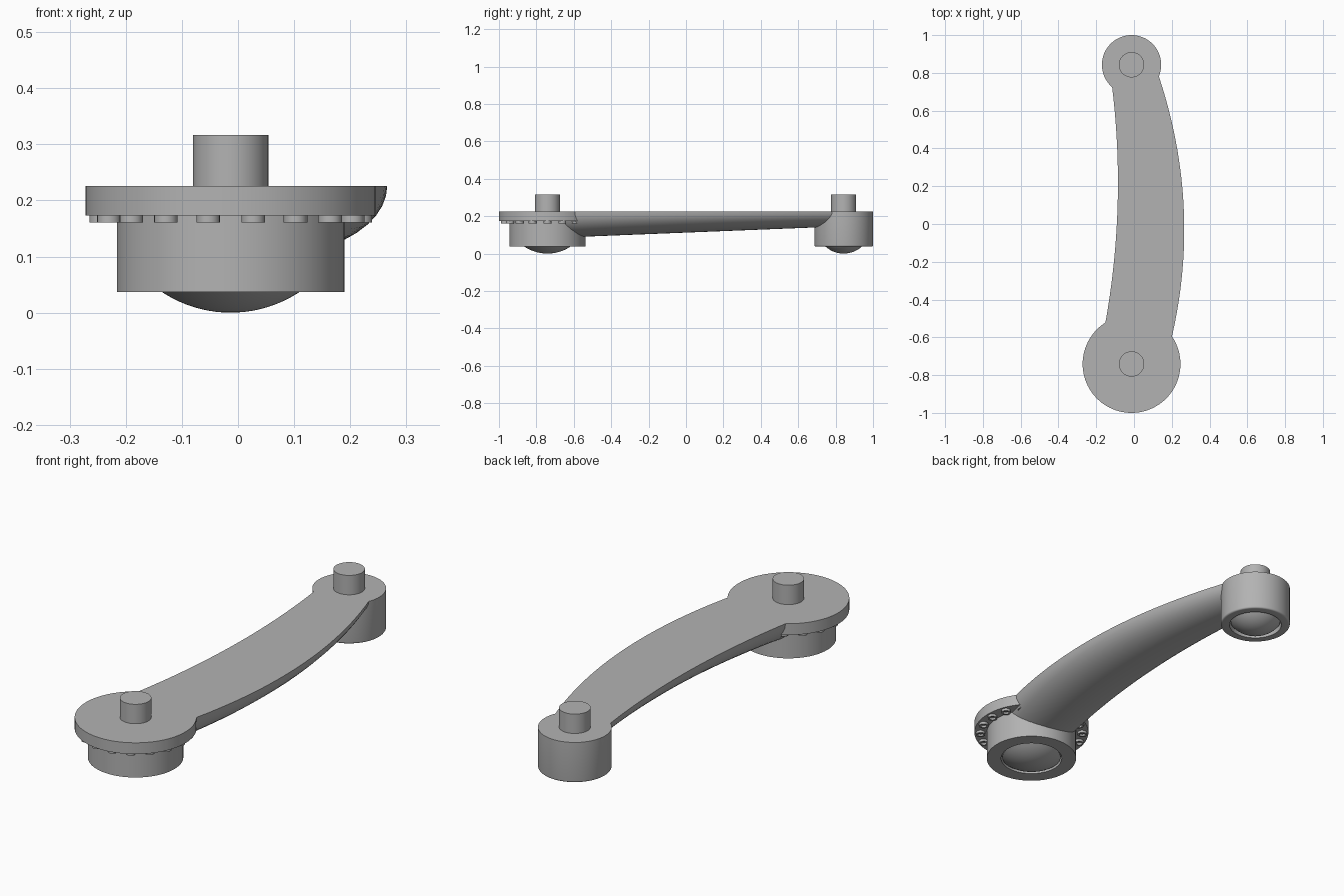
import bpy
import bmesh
from math import cos, sin, pi, sqrt, radians

old = bpy.data.objects.get("Cube")
if old:
    bpy.data.objects.remove(old, do_unlink=True)

grey = bpy.data.materials.new("plain_grey")
grey.use_nodes = True
grey.diffuse_color = (0.45, 0.45, 0.45, 1)
grey.node_tree.nodes["Principled BSDF"].inputs["Base Color"].default_value = grey.diffuse_color

CX = -0.013          # shared x of both pivots
TOP = 0.226          # top surface of arm and hubs
BASE = 0.037         # underside of the hubs


def finish(bm, name, smooth=True):
    bmesh.ops.remove_doubles(bm, verts=bm.verts, dist=1e-5)
    bmesh.ops.recalc_face_normals(bm, faces=bm.faces)
    mesh = bpy.data.meshes.new(name)
    bm.to_mesh(mesh)
    bm.free()
    mesh.materials.append(grey)
    obj = bpy.data.objects.new(name, mesh)
    bpy.context.collection.objects.link(obj)
    bpy.ops.object.select_all(action='DESELECT')
    obj.select_set(True)
    bpy.context.view_layer.objects.active = obj
    bpy.ops.object.shade_smooth_by_angle(angle=radians(30))
    return obj


def lathe(name, profile, x, y, steps=64):
    """Revolve (radius, z) points about a vertical axis."""
    bm = bmesh.new()
    verts = [bm.verts.new((r, 0, z)) for r, z in profile]
    edges = [bm.edges.new(pair) for pair in zip(verts, verts[1:])]
    bmesh.ops.spin(bm, geom=verts + edges, cent=(0, 0, 0), axis=(0, 0, 1),
                   angle=2 * pi, steps=steps)
    obj = finish(bm, name)
    obj.location = (x, y, 0)
    return obj


def pivot(prefix, y, radius, socket, ball_radius, fillet):
    """Hub with a ball seated in its underside and a stud on top."""
    rim = [(radius - fillet * (1 - cos(a)), BASE + fillet * (1 - sin(a)))
           for a in (i * pi / 8 for i in range(5))]
    lathe(prefix + "_hub", [(0, TOP), (radius, TOP)] + rim +
          [(socket, BASE), (socket, 0.065), (0, 0.065)], CX, y)
    edge = socket - 0.006
    cap = [(edge * i / 10, ball_radius - sqrt(ball_radius ** 2 - (edge * i / 10) ** 2))
           for i in range(11)]
    lathe(prefix + "_ball", cap + [(edge, 0.065)], CX, y)
    lathe(prefix + "_stud", [(0, TOP - 0.01), (0.067, TOP - 0.01),
                             (0.067, 0.317), (0, 0.317)], CX, y)


BIG_Y, SMALL_Y = -0.741, 0.843
pivot("large", BIG_Y, 0.203, 0.138, 0.223, 0.0)
pivot("small", SMALL_Y, 0.157, 0.118, 0.146, 0.008)

# Flange around the large hub
lathe("flange", [(0, TOP), (0.259, TOP), (0.259, 0.173), (0.19, 0.173)], CX, BIG_Y, 96)

# Ring of hollow bolt heads under the flange
for i in range(18):
    a = radians(10 + 20 * i)
    lathe("bolt_head", [(0.021, 0.175), (0.021, 0.161), (0.013, 0.161),
                        (0.013, 0.171), (0, 0.171)],
          CX + 0.231 * sin(a), BIG_Y - 0.231 * cos(a), 20)

# Curved arm with a flat top and a half-elliptical underside
bm = bmesh.new()
rings = []
SLICES, ARC = 32, 20
for i in range(SLICES + 1):
    y = -0.72 + 1.55 * i / SLICES
    left = -0.085 - (y - 0.22) ** 2 / 8.3
    right = 0.266 - (y + 0.03) ** 2 / 4.9
    mid, half = (left + right) / 2, (right - left) / 2
    depth = 0.114 - 0.04 * y
    rings.append([bm.verts.new((mid + half * cos(pi * k / ARC), y,
                                TOP - depth * sin(pi * k / ARC)))
                  for k in range(ARC + 1)])
for a, b in zip(rings, rings[1:]):
    for k in range(ARC):
        bm.faces.new((a[k], a[k + 1], b[k + 1], b[k]))
    bm.faces.new((a[-1], a[0], b[0], b[-1]))
bm.faces.new(rings[0])
bm.faces.new(rings[-1])
finish(bm, "arm")
